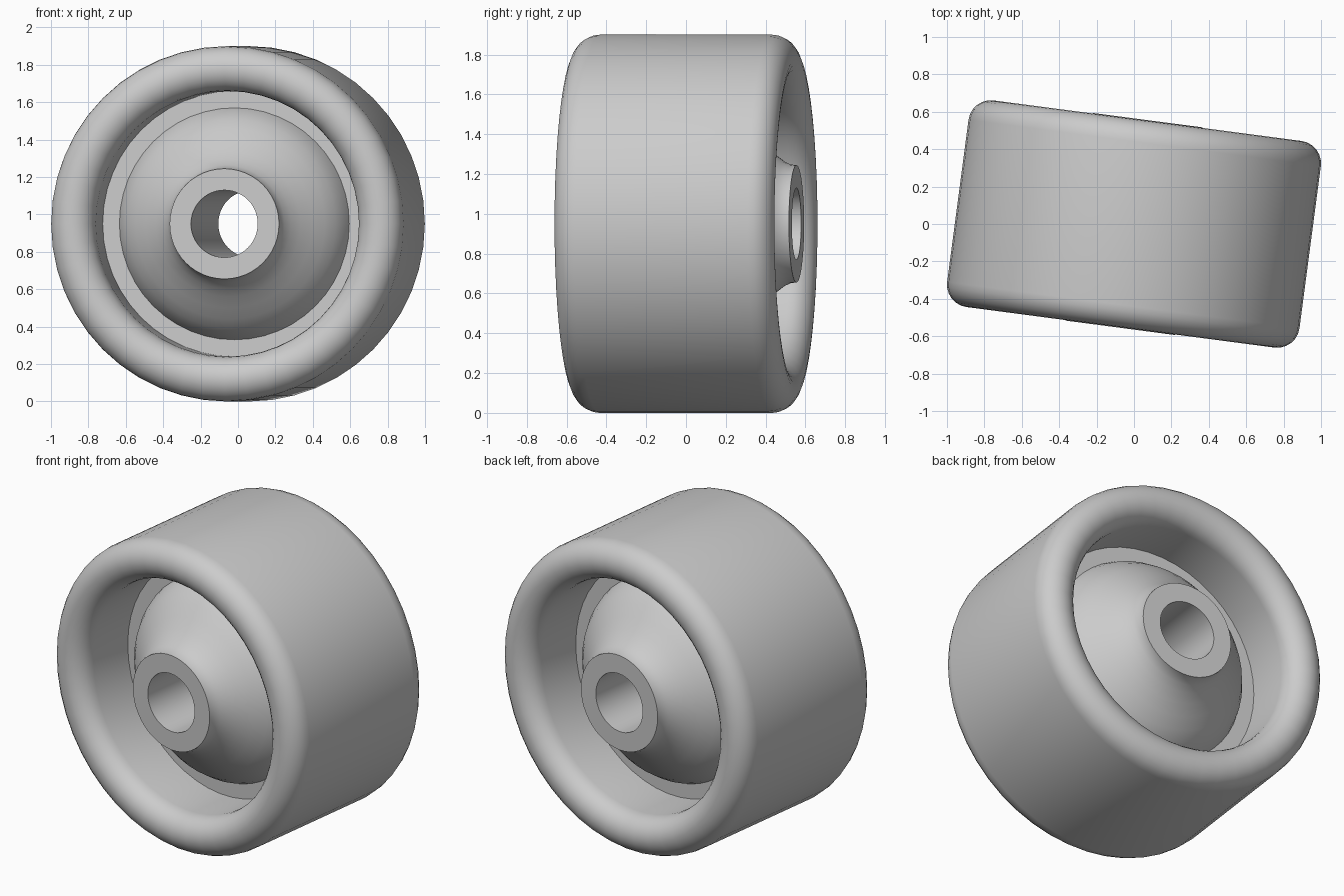
import bpy, bmesh, math
from mathutils import Matrix

cube = bpy.data.objects.get("Cube")
if cube:
    bpy.data.objects.remove(cube, do_unlink=True)

SEGMENTS = 48
RADIUS, BORE = 0.95, 0.71          # tread radius and inner rim radius
LIP = (RADIUS - BORE) / 2          # round lip radius
LIP_Y = 0.437                      # lip centre along the axle
TURN = Matrix.Translation((0, 0, RADIUS)) @ Matrix.Rotation(math.radians(-7.5), 4, "Z")

grey = bpy.data.materials.new("plain grey")
grey.use_nodes = True
grey.diffuse_color = (0.6, 0.6, 0.6, 1)
grey.node_tree.nodes["Principled BSDF"].inputs["Base Color"].default_value = (0.6, 0.6, 0.6, 1)


def lathe(name, profile, closed):
    """Spin (radius, y) points around the axle."""
    bm = bmesh.new()
    rings = []
    for k in range(SEGMENTS):
        a = 2 * math.pi * k / SEGMENTS
        rings.append([bm.verts.new((r * math.sin(a), y, r * math.cos(a))) for r, y in profile])
    count = len(profile)
    for k in range(SEGMENTS):
        here, there = rings[k], rings[(k + 1) % SEGMENTS]
        for i in range(count if closed else count - 1):
            j = (i + 1) % count
            bm.faces.new((here[i], here[j], there[j], there[i]))
    bmesh.ops.recalc_face_normals(bm, faces=bm.faces)
    mesh = bpy.data.meshes.new(name)
    bm.to_mesh(mesh)
    bm.free()
    mesh.materials.append(grey)
    obj = bpy.data.objects.new(name, mesh)
    bpy.context.collection.objects.link(obj)
    obj.matrix_world = TURN
    bpy.ops.object.select_all(action="DESELECT")
    obj.select_set(True)
    bpy.context.view_layer.objects.active = obj
    bpy.ops.object.shade_smooth_by_angle(angle=math.radians(35))
    return obj


def mirrored(half):
    return half + [(r, -y) for r, y in reversed(half)]


# Tread with a fully rounded lip at each end, ending where the bore meets the web
lip = []
for i in range(13):
    a = math.pi * i / 12
    lip.append((BORE + LIP + LIP * math.cos(a), LIP_Y + LIP * math.sin(a)))
tread_half = [(BORE, 0.15)] + lip[::-1]
lathe("wheel_tread", mirrored(tread_half), closed=False)

# Web: flat ring, domed dish flaring into the hub, then the axle hole
web_half = [
    (BORE, 0.15), (0.62, 0.15), (0.60, 0.20), (0.56, 0.26), (0.51, 0.31),
    (0.45, 0.36), (0.39, 0.41), (0.345, 0.455), (0.315, 0.495),
    (0.298, 0.53), (0.295, 0.56), (0.18, 0.56),
]
lathe("hub_and_web", mirrored(web_half), closed=False)
